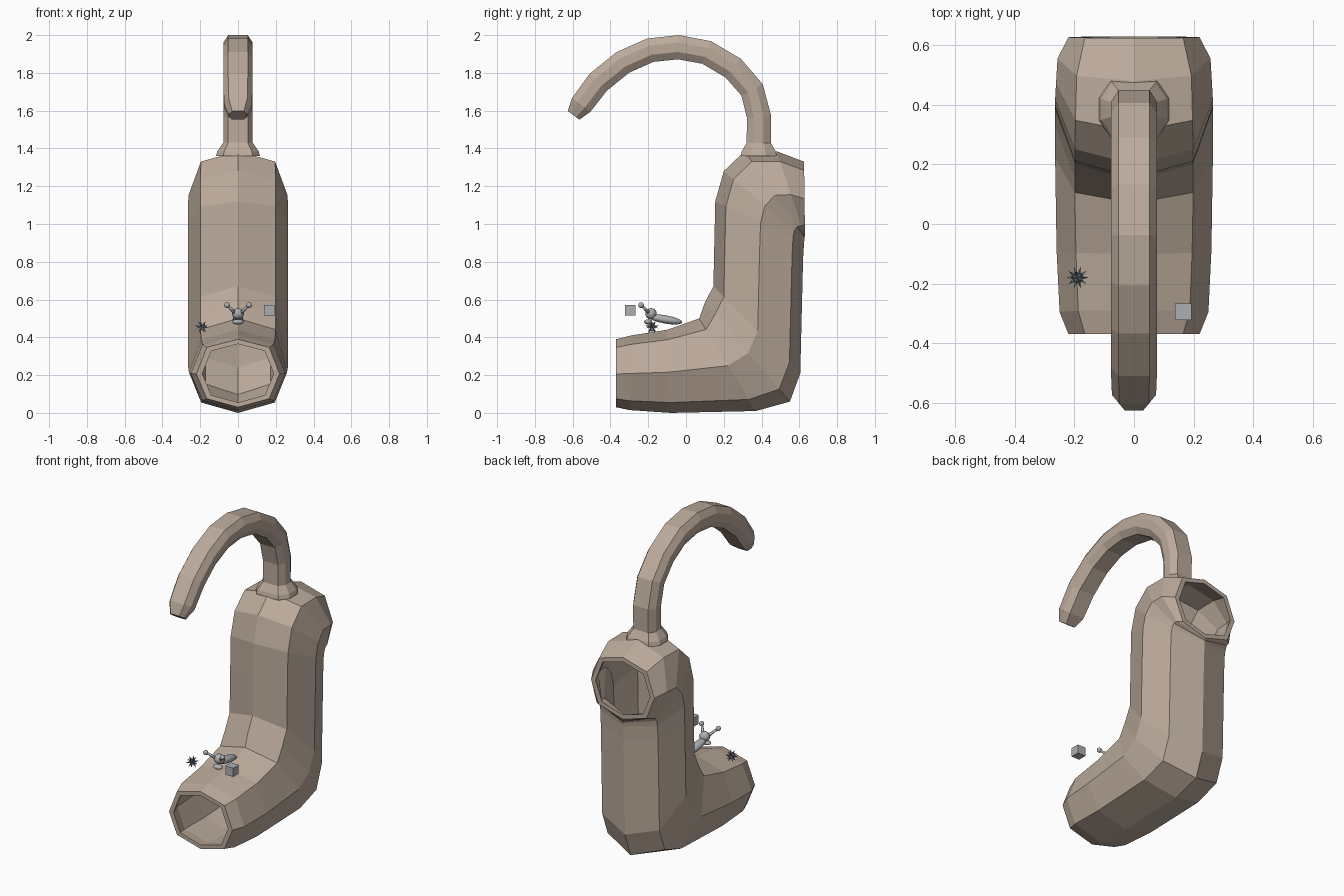
import bpy, bmesh, math
from mathutils import Vector, Matrix

if "Cube" in bpy.data.objects:
    bpy.data.objects.remove(bpy.data.objects["Cube"])


def material(name, rgb):
    m = bpy.data.materials.new(name)
    m.diffuse_color = (*rgb, 1)
    m.use_nodes = True
    m.node_tree.nodes["Principled BSDF"].inputs["Base Color"].default_value = m.diffuse_color
    return m


clay = material("tan clay", (0.50, 0.405, 0.33))
grey = material("light grey", (0.42, 0.43, 0.44))
steel = material("blue grey", (0.20, 0.235, 0.27))


def finish(bm, name, mat, smooth=False):
    bmesh.ops.recalc_face_normals(bm, faces=bm.faces)
    me = bpy.data.meshes.new(name)
    bm.to_mesh(me)
    bm.free()
    me.materials.append(mat)
    for p in me.polygons:
        p.use_smooth = smooth
    ob = bpy.data.objects.new(name, me)
    bpy.context.collection.objects.link(ob)
    return ob


def loft(bm, rings, loop=False):
    """Skin a list of equal-length point rings with quads."""
    vs = [[bm.verts.new(p) for p in r] for r in rings]
    n = len(vs[0])
    for i in range(len(vs) if loop else len(vs) - 1):
        a, b = vs[i], vs[(i + 1) % len(vs)]
        for j in range(n):
            k = (j + 1) % n
            bm.faces.new((a[j], a[k], b[k], b[j]))
    if not loop:
        bm.faces.new(vs[0])
        bm.faces.new(vs[-1])


# --- hollow S-shaped body: outer mid (y, z), inner mid (y, z), half width
sections = [
    (-.37, .03, -.37, .39, .22),
    (-.30, .015, -.29, .41, .25),
    (-.08, 0, -.10, .44, .26),
    (.37, .01, .07, .50, .265),
    (.55, .06, .10, .585, .265),
    (.605, .21, .145, .67, .265),
    (.62, .82, .15, .90, .265),
    (.625, .90, .155, 1.12, .265),
    (.627, .92, .20, 1.28, .265),
    (.628, .93, .31, 1.385, .262),
    (.629, .935, .48, 1.385, .257),
    (.63, .945, .625, 1.33, .22),
]
# octagon shared by every section: (share of half width, share from outer to inner)
octagon = [(0, 0), (.75, .125), (1, .49), (.75, .88),
           (0, 1), (-.75, .88), (-1, .49), (-.75, .125)]


def body_ring(y0, z0, y1, z1, w):
    a, b = Vector((0, y0, z0)), Vector((0, y1, z1))
    return [a.lerp(b, t) + Vector((u * w, 0, 0)) for u, t in octagon]


def inset(ring, f=0.86):
    c = sum(ring, Vector()) / len(ring)
    return [c + (p - c) * f for p in ring]


outer = [body_ring(*s) for s in sections]
inner = [inset(r) for r in reversed(outer)]
bm = bmesh.new()
loft(bm, outer + inner, loop=True)
finish(bm, "hollow_body", clay)

# --- curved hook: (y, z) along its centre line, flared at the root, tapered at the tip
path = [(.385, 1.36), (.385, 1.385), (.385, 1.43), (.386, 1.57), (.35, 1.71), (.25, 1.825),
        (.11, 1.908), (-.04, 1.936), (-.19, 1.92), (-.335, 1.855), (-.465, 1.75),
        (-.555, 1.63), (-.595, 1.575)]
scale = {0: 1.5, 1: 1.4, 11: .95, 12: .6}
quarter = [(.078, .025), (.052, .064)]
profile = quarter + [(-x, y) for x, y in reversed(quarter)]
profile += [(-x, -y) for x, y in profile]
rings = []
for i, (y, z) in enumerate(path):
    a, b = path[max(i - 1, 0)], path[min(i + 1, len(path) - 1)]
    t = Vector((b[0] - a[0], b[1] - a[1])).normalized()
    s = scale.get(i, 1)
    rings.append([(px * s, y + t.y * py * s, z - t.x * py * s) for px, py in profile])
bm = bmesh.new()
loft(bm, rings)
finish(bm, "hook", clay)

# --- small cube floating over the foot
bm = bmesh.new()
bmesh.ops.create_cube(bm, size=.055, matrix=Matrix.Translation((.165, -.295, .543)))
finish(bm, "small_cube", grey)

# --- spiked burr: every face of an icosahedron pulled out to a point
bm = bmesh.new()
bmesh.ops.create_icosphere(bm, subdivisions=1, radius=.013)
poked = bmesh.ops.poke(bm, faces=bm.faces[:])
for v in poked["verts"]:
    v.co = v.co.normalized() * .038
bmesh.ops.translate(bm, verts=bm.verts, vec=(-.19, -.18, .455))
finish(bm, "spiked_burr", steel)

# --- little slug with stalks
bm = bmesh.new()


def ball(pos, size, tilt=0):
    m = (Matrix.Translation(pos) @ Matrix.Rotation(tilt, 4, 'X')
         @ Matrix.Diagonal((*size, 1)))
    bmesh.ops.create_uvsphere(bm, u_segments=12, v_segments=8, radius=1, matrix=m)


def rod(p, q, r1, r2):
    p, q = Vector(p), Vector(q)
    d = q - p
    m = Matrix.Translation((p + q) / 2) @ d.to_track_quat('Z', 'Y').to_matrix().to_4x4()
    bmesh.ops.create_cone(bm, cap_ends=True, segments=10, radius1=r1, radius2=r2,
                          depth=d.length, matrix=m)


ball((0, -.11, .495), (.028, .092, .022), math.radians(-10))   # body
ball((0, -.185, .525), (.032, .03, .03))                       # head
ball((0, -.20, .482), (.032, .022, .014))                      # foot
for s in (-1, 1):                                              # stalks
    rod((s * .012, -.19, .525), (s * .055, -.235, .568), .011, .006)
    ball((s * .058, -.238, .57), (.015, .015, .015))
finish(bm, "slug", grey, smooth=True)
